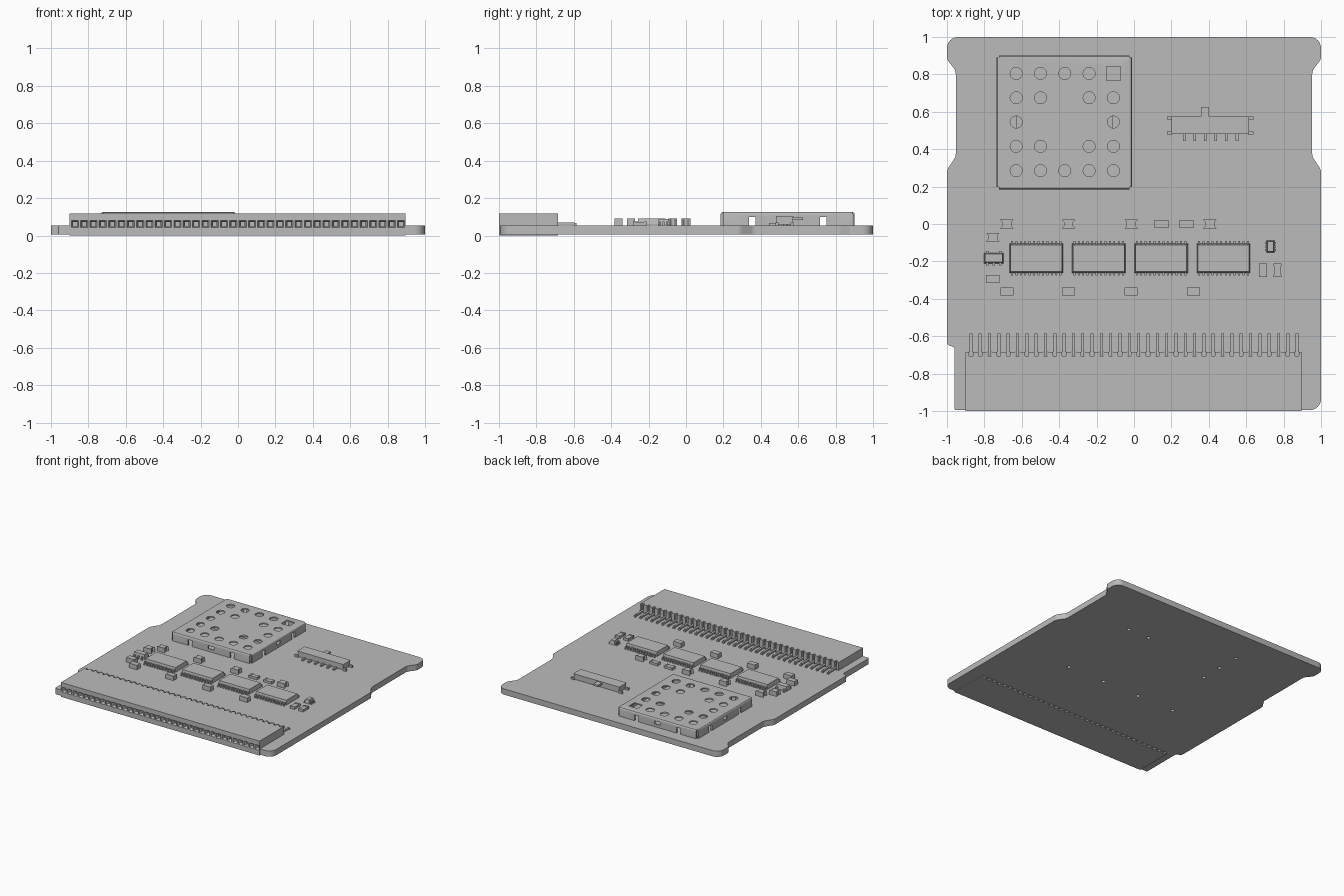
import bpy, bmesh, math
from mathutils import Matrix, Vector

old = bpy.data.objects.get("Cube")
if old:
    bpy.data.objects.remove(old, do_unlink=True)

GREY = (0.5, 0.5, 0.5, 1)
mat = bpy.data.materials.new("plain grey")
mat.use_nodes = True
mat.diffuse_color = GREY
mat.node_tree.nodes["Principled BSDF"].inputs["Base Color"].default_value = GREY
TOP = 0.053  # upper face of the board


def box(bm, x0, x1, y0, y1, z0, z1):
    m = Matrix.Translation(((x0 + x1) / 2, (y0 + y1) / 2, (z0 + z1) / 2))
    m = m @ Matrix.Diagonal((x1 - x0, y1 - y0, z1 - z0, 1))
    return bmesh.ops.create_cube(bm, size=1, matrix=m)["verts"]


def block(bm, cx, cy, w, d, z0, z1):
    return box(bm, cx - w / 2, cx + w / 2, cy - d / 2, cy + d / 2, z0, z1)


def cyl(bm, x, y, r, z0, z1):
    bmesh.ops.create_cone(bm, cap_ends=True, segments=24, radius1=r, radius2=r, depth=z1 - z0,
                          matrix=Matrix.Translation((x, y, (z0 + z1) / 2)))


def prism(bm, pts, z0, z1):
    face = bm.faces.new([bm.verts.new((x, y, z0)) for x, y in pts])
    top = bmesh.ops.extrude_face_region(bm, geom=[face])["geom"]
    for v in top:
        if isinstance(v, bmesh.types.BMVert):
            v.co.z = z1


def finish(name, bm, smooth=False):
    bmesh.ops.recalc_face_normals(bm, faces=bm.faces)
    mesh = bpy.data.meshes.new(name)
    bm.to_mesh(mesh)
    bm.free()
    mesh.materials.append(mat)
    ob = bpy.data.objects.new(name, mesh)
    bpy.context.collection.objects.link(ob)
    return ob


def cut(ob, bm):
    tool = finish("cutter", bm)
    tool.hide_render = True
    mod = ob.modifiers.new("cut", "BOOLEAN")
    mod.operation, mod.solver, mod.object = "DIFFERENCE", "EXACT", tool
    bpy.context.view_layer.update()
    mesh = bpy.data.meshes.new_from_object(ob.evaluated_get(bpy.context.evaluated_depsgraph_get()))
    ob.modifiers.clear()
    ob.data = mesh
    bpy.data.objects.remove(tool, do_unlink=True)


def rounded(corners):
    """Outline whose corners (x, y, radius) become arcs."""
    out = []
    for i, (x, y, r) in enumerate(corners):
        p = Vector((x, y))
        if r == 0:
            out.append(p)
            continue
        a = (Vector(corners[i - 1][:2]) - p).normalized()
        b = (Vector(corners[(i + 1) % len(corners)][:2]) - p).normalized()
        half = a.angle(b) / 2
        centre = p + (a + b).normalized() * (r / math.sin(half))
        s, e = p + a * (r / math.tan(half)) - centre, p + b * (r / math.tan(half)) - centre
        turn = s.angle_signed(e)
        for k in range(7):
            out.append(centre + Matrix.Rotation(-turn * k / 6, 2) @ s)
    return out


# Board with waisted sides, and a recess for the edge connector
side = [(1, 1, 0.06), (1, 0.88, 0.05), (0.953, 0.82, 0.05), (0.953, 0.36, 0.05), (1, 0.29, 0.05)]
outline = [(-x, y, r) for x, y, r in side]
outline += [(-1, -0.645, 0.02), (-0.96, -0.66, 0.01), (-0.96, -0.995, 0.01), (-0.9, -0.995, 0),
            (-0.9, -0.685, 0), (0.895, -0.685, 0), (0.895, -0.995, 0), (1, -0.995, 0.06)]
outline += side[::-1]
bm = bmesh.new()
prism(bm, rounded(outline), 0.006, TOP)
board = finish("board", bm)
chip_x = [-0.5225, -0.1885, 0.145, 0.4785]
bm = bmesh.new()
holes = [(x, -0.18) for x in chip_x] + [(-0.385, y) for y in (0.345, 0.525, 0.715)]
for x, y in holes + [(0.305, 0.53), (0.495, 0.53)]:
    cyl(bm, x, y, 0.014, -0.1, 0.1)
cut(board, bm)

# Edge connector: funnel sockets in front, pin slots behind
pin_x = [-0.872 + 1.744 * i / 35 for i in range(36)]
bm = bmesh.new()
box(bm, -0.9, 0.895, -1, -0.685, 0, 0.118)
connector = finish("edge_connector", bm)
bm = bmesh.new()
for x in pin_x:
    m = Matrix.Translation((x, -0.995, 0.061)) @ Matrix.Rotation(math.pi / 2, 4, "X")
    bmesh.ops.create_cone(bm, cap_ends=True, segments=4, radius1=0.016, radius2=0.033, depth=0.03,
                          matrix=m @ Matrix.Rotation(math.pi / 4, 4, "Z"))
    block(bm, x, -0.68, 0.02, 0.05, -0.1, 0.2)
cut(connector, bm)
bm = bmesh.new()
for x in pin_x:
    box(bm, x - 0.01, x + 0.01, -1.05, -0.85, 0.051, 0.071)
cut(connector, bm)
bm = bmesh.new()
for x in pin_x:
    box(bm, x - 0.008, x + 0.008, -0.71, -0.597, 0.058, 0.07)
    box(bm, x - 0.008, x + 0.008, -0.597, -0.585, TOP, 0.066)
finish("connector_pins", bm)

# Perforated shield can
X0, X1, Y0, Y1, CAN = -0.735, -0.012, 0.185, 0.902, 0.125
bm = bmesh.new()
box(bm, X0, X1, Y0, Y1, TOP, CAN)
rim = [e for e in bm.edges if all(v.co.z > 0.1 for v in e.verts)]
bmesh.ops.bevel(bm, geom=rim, offset=0.012, segments=3, profile=0.5, affect="EDGES")
can = finish("shield_can", bm)
bm = bmesh.new()
t = 0.01
box(bm, X0 + t, X1 - t, Y0 + t, Y1 - t, 0, CAN - t)
cut(can, bm)
bm = bmesh.new()
for r in range(5):
    for c in range(5):
        x, y = -0.63 + 0.13 * c, 0.805 - 0.13 * r
        if (r, c) == (0, 4):
            block(bm, x, y, 0.074, 0.074, 0.1, 0.2)
        elif r in (0, 4) or c in (0, 4) or (r != 2 and c != 2):
            cyl(bm, x, y, 0.032, 0.1, 0.2)
for x in (X0, X1):
    for y in (Y0, Y1):
        block(bm, x, y, 0.026, 0.026, 0, 0.2)
cx, cy = (X0 + X1) / 2, (Y0 + Y1) / 2
for s in (-1, 1):
    for u in (-0.19, 0.19):
        block(bm, cx + u, cy + s * (Y1 - cy), 0.034, 0.05, 0, 0.1)
        block(bm, cx + s * (X1 - cx), cy + u, 0.05, 0.034, 0, 0.1)
    block(bm, cx, cy + s * (Y1 - cy), 0.05, 0.05, 0.075, 0.1)
    block(bm, cx + s * (X1 - cx), cy, 0.05, 0.05, 0.075, 0.1)
cut(can, bm)
bm = bmesh.new()
box(bm, -0.63, -0.112, 0.49, 0.59, TOP, 0.08)
finish("shielded_module", bm)

# Slide switch
bm = bmesh.new()
box(bm, 0.205, 0.612, 0.483, 0.572, 0.058, 0.098)
box(bm, 0.2, 0.616, 0.48, 0.575, 0.098, 0.104)
finish("switch_body", bm)
bm = bmesh.new()
box(bm, 0.357, 0.401, 0.55, 0.625, 0.082, 0.096)
finish("switch_lever", bm)
bm = bmesh.new()
for i in range(6):
    block(bm, 0.268 + 0.0565 * i, 0.47, 0.014, 0.05, TOP, 0.066)
for x in (0.192, 0.624):
    for y in (0.487, 0.566):
        block(bm, x, y, 0.03, 0.016, TOP, 0.07)
for x in (0.305, 0.495):
    cyl(bm, x, 0.53, 0.012, 0.03, 0.06)
finish("switch_terminals", bm)


# Leaded chips: chamfered body plus bent leads
def chip(name, x, y, w, d, top, rows, lead, reach, along_y=False):
    """rows: (side, lead offsets); leads leave the +-y sides, or +-x if along_y."""
    bm = bmesh.new()
    for v in block(bm, 0, 0, w, d, 0.058, top):
        if v.co.z > 0.07:
            v.co.x *= 1 - 0.012 / w
            v.co.y *= 1 - 0.012 / d
    for s, offsets in rows:
        for u in offsets:
            for a, b, z0, z1 in ((-0.01, reach * 0.5, 0.067, 0.074),
                                 (reach * 0.3, reach * 0.6, TOP, 0.074), (reach * 0.3, reach, TOP, 0.059)):
                lo, hi = sorted((s * (d / 2 + a), s * (d / 2 + b)))
                box(bm, u - lead / 2, u + lead / 2, lo, hi, z0, z1)
    ob = finish(name, bm)
    ob.location = (x, y, 0)
    ob.rotation_euler.z = math.pi / 2 if along_y else 0


leads = [0.0237 * (i - 5.5) for i in range(12)]
for i, x in enumerate(chip_x):
    chip("logic_chip_%d" % (i + 1), x, -0.183, 0.285, 0.156, 0.092,
         [(1, leads), (-1, leads)], 0.01, 0.022)
chip("regulator", -0.75, -0.182, 0.104, 0.056, 0.092,
     [(-1, (-0.035, 0, 0.035)), (1, (-0.035, 0.035))], 0.015, 0.018)
three = (-0.02, 0, 0.02)
chip("small_transistor", 0.73, -0.12, 0.064, 0.042, 0.088, [(1, three), (-1, three)], 0.01, 0.014, True)

# Capacitors with hollowed ends
for i, (x, y) in enumerate([(-0.68, 0), (-0.35, 0), (-0.015, 0), (0.405, 0), (-0.755, -0.07)]):
    bm = bmesh.new()
    half = [(-0.036, -0.023), (0.036, -0.023), (0.025, -0.01), (0.025, 0.01)]
    prism(bm, half + [(-a, -b) for a, b in half], TOP, 0.09)
    finish("hollow_end_part_%d" % (i + 1), bm).location = (x, y, 0)

# Plain block parts
for i, (x, y) in enumerate([(-0.68, -0.362), (-0.35, -0.362), (-0.016, -0.362), (0.318, -0.362), (-0.755, -0.293)]):
    bm = bmesh.new()
    block(bm, x, y, 0.07, 0.043, TOP, 0.09)
    finish("block_part_%d" % (i + 1), bm)

# Low parts with raised end caps
for i, (x, y, upright) in enumerate([(0.147, 0, False), (0.28, 0, False), (0.69, -0.247, True), (0.767, -0.247, True)]):
    bm = bmesh.new()
    block(bm, 0, 0, 0.068, 0.038, TOP, 0.071)
    for s in (-1, 1):
        block(bm, s * 0.03, 0, 0.014, 0.041, TOP, 0.074)
    ob = finish("low_part_%d" % (i + 1), bm)
    ob.location = (x, y, 0)
    ob.rotation_euler.z = math.pi / 2 if upright else 0

# Smooth the round outlines and keep edges sharp
bpy.ops.object.select_all(action="DESELECT")
for ob in (board, can):
    ob.select_set(True)
bpy.context.view_layer.objects.active = board
bpy.ops.object.shade_smooth_by_angle()
